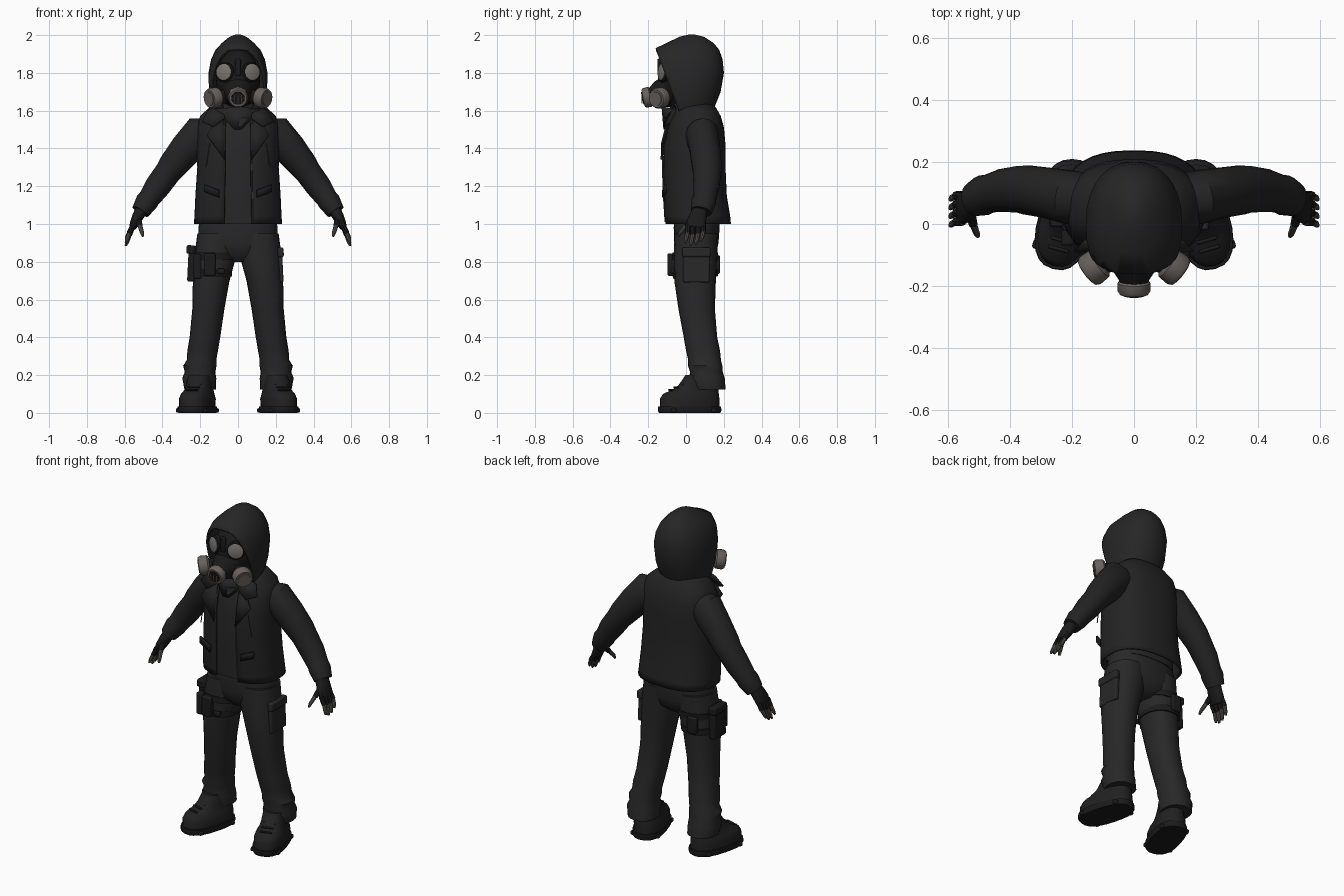
import bpy, bmesh, math
from mathutils import Vector, Matrix

cube = bpy.data.objects.get("Cube")
if cube:
    bpy.data.objects.remove(cube, do_unlink=True)


def material(name, r, g, b):
    m = bpy.data.materials.new(name)
    m.use_nodes = True
    m.diffuse_color = (r, g, b, 1)
    node = m.node_tree.nodes["Principled BSDF"]
    node.inputs["Base Color"].default_value = (r, g, b, 1)
    node.inputs["Roughness"].default_value = 0.9
    return m


HOOD = material("hood_black", .019, .019, .019)
LEATHER = material("jacket_black", .017, .017, .017)
CLOTH = material("trouser_charcoal", .021, .021, .021)
BOOT = material("boot_black", .015, .015, .015)
RUBBER = material("mask_rubber", .01, .01, .01)
STRAP = material("strap_black", .011, .011, .011)
FILTER = material("filter_grey_brown", .14, .12, .108)
LENS = material("lens_grey", .19, .17, .155)
SKIN = material("finger_grey_brown", .09, .08, .073)
METAL = material("zip_metal", .06, .058, .055)


def finish(name, bm, mat, angle=40, thick=0, bevel=0):
    bmesh.ops.recalc_face_normals(bm, faces=bm.faces[:])
    me = bpy.data.meshes.new(name)
    bm.to_mesh(me)
    bm.free()
    me.materials.append(mat)
    ob = bpy.data.objects.new(name, me)
    bpy.context.collection.objects.link(ob)
    if bevel:
        mod = ob.modifiers.new("bevel", "BEVEL")
        mod.width, mod.segments = bevel, 2
    if thick:
        mod = ob.modifiers.new("thickness", "SOLIDIFY")
        mod.thickness, mod.offset = thick, 0
    bpy.ops.object.select_all(action='DESELECT')
    ob.select_set(True)
    bpy.context.view_layer.objects.active = ob
    bpy.ops.object.shade_smooth_by_angle(angle=math.radians(angle))
    return ob


def power(v, e):
    return math.copysign(abs(v) ** (2 / e), v)


def loft(name, rings, mat, n=20, e=2, gap=0, caps=(True, True), cut=None, thick=0, turn=None):
    """Skin a list of (centre, u, v) rings; a gap leaves the front open."""
    bm = bmesh.new()
    count = n + 1 if gap else n
    rows = []
    for c, u, v in rings:
        row = []
        for i in range(count):
            t = -math.pi / 2 + gap + (math.tau - 2 * gap) * i / n
            row.append(bm.verts.new(c + u * power(math.cos(t), e) + v * power(math.sin(t), e)))
        rows.append(row)
    for a, b in zip(rows, rows[1:]):
        for i in range(n):
            j = (i + 1) % count
            bm.faces.new((a[i], a[j], b[j], b[i]))
    if not gap:
        for row, on in zip((rows[0], rows[-1]), caps):
            if on:
                bm.faces.new(row)
    if cut:
        bmesh.ops.bisect_plane(bm, geom=bm.verts[:] + bm.edges[:] + bm.faces[:],
                               plane_co=cut[0], plane_no=cut[1], clear_outer=True)
    if turn:
        bm.transform(turn)
    return finish(name, bm, mat, thick=thick)


def level(rows):
    """Horizontal rings from (z, centre x, half width, front y, back y)."""
    return [(Vector((x, (f + b) / 2, z)), Vector((w, 0, 0)), Vector((0, (b - f) / 2, 0)))
            for z, x, w, f, b in rows]


def tube(name, pts, mat, n=12, e=2):
    """Rings across a path of (x, y, z, radius, second radius)."""
    cs = [Vector(p[:3]) for p in pts]
    rings = []
    for i, p in enumerate(pts):
        t = (cs[min(i + 1, len(cs) - 1)] - cs[max(i - 1, 0)]).normalized()
        ref = Vector((1, 0, 0)) if abs(t.y) > .85 else Vector((0, 1, 0))
        u = (ref - t * ref.dot(t)).normalized()
        rings.append((cs[i], u * p[3], t.cross(u) * p[-1]))
    return loft(name, rings, mat, n, e)


def disc(name, centre, axis, stations, mat, n=20):
    """Turned part: stations are (distance along axis, radius)."""
    c, a = Vector(centre), Vector(axis).normalized()
    return tube(name, [(*(c + a * d), r) for d, r in stations], mat, n)


def plate(name, pts, mat, thick=.009):
    bm = bmesh.new()
    bm.faces.new([bm.verts.new(p) for p in pts])
    return finish(name, bm, mat, thick=thick)


def box(name, centre, size, mat, tilt=0):
    bm = bmesh.new()
    bmesh.ops.create_cube(bm, size=1)
    bm.transform(Matrix.Translation(centre) @ Matrix.Rotation(tilt, 4, 'Y') @ Matrix.Diagonal((*size, 1)))
    return finish(name, bm, mat, bevel=.008)


# Torso: shirt, open jacket, hips
loft("shirt", level([(1.0, 0, .2, -.085, .18), (1.2, 0, .195, -.095, .18), (1.4, 0, .19, -.1, .17),
                     (1.52, 0, .17, -.085, .16), (1.6, 0, .11, -.06, .14)]), CLOTH, 28, 2.5)
loft("jacket", level([(1.0, 0, .228, -.105, .232), (1.04, 0, .225, -.112, .228), (1.15, 0, .22, -.115, .21),
                      (1.3, 0, .21, -.12, .203), (1.42, 0, .212, -.116, .203), (1.51, 0, .21, -.095, .195),
                      (1.57, 0, .195, -.07, .178), (1.61, 0, .15, -.055, .155), (1.64, 0, .11, -.045, .13)]),
     LEATHER, 32, 2.5, gap=.24, thick=.012)
loft("hips", level([(.8, 0, .07, -.01, .11), (.84, 0, .15, -.05, .16), (.9, 0, .205, -.062, .172),
                    (.98, 0, .21, -.065, .178), (1.08, 0, .19, -.06, .17)]), CLOTH, 24, 2.3)
loft("neck", level([(1.5, 0, .1, -.08, .1), (1.6, 0, .115, -.09, .12), (1.68, 0, .1, -.07, .1)]), HOOD)
plate("neck_scarf", [(-.12, -.065, 1.61), (0, -.125, 1.62), (.12, -.065, 1.61), (.02, -.115, 1.5), (-.02, -.115, 1.5)], HOOD)
tube("jacket_zip", [(.07, -.123, 1.36, .004), (.073, -.122, 1.2, .004), (.076, -.11, 1.01, .004)], METAL, 6)

# Hood, opened by a slanted plane at the front
loft("hood", level([(1.57, 0, .12, -.15, .125), (1.62, 0, .138, -.19, .145), (1.7, 0, .148, -.2, .177),
                    (1.8, 0, .15, -.2, .195), (1.87, 0, .137, -.19, .188), (1.92, 0, .113, -.17, .17),
                    (1.955, 0, .08, -.095, .14), (1.985, 0, .043, -.035, .095), (1.997, 0, .012, .015, .045)]),
     HOOD, 28, 2.25, caps=(False, True), thick=.012,
     cut=((0, -.045, 1.62), (0, -.31, -.115)))

# Gas mask
loft("mask_face", level([(1.76 + .17 * math.sin(a), 0, .117 * math.cos(a), -.01 - .14 * math.cos(a), -.01 + .13 * math.cos(a))
                         for a in [math.radians(d) for d in range(-80, 81, 20)]]), RUBBER, 24)
disc("mask_snout", (0, -.1, 1.7), (0, -.95, -.3), [(0, .085), (.05, .07), (.085, .048), (.11, .045)], RUBBER)
front = (0, -.96, -.2)
disc("front_filter", (0, -.183, 1.675), front, [(0, .045), (.008, .053), (.035, .053), (.045, .046)], FILTER)
disc("front_filter_grille", (0, -.183, 1.675), front, [(.04, .036), (.05, .034)], RUBBER)
for i in range(-1, 2):
    box("grille_bar", (.02 * i, -.232, 1.665), (.007, .006, .055), FILTER)
box("mask_brow", (0, -.142, 1.83), (.03, .02, .09), RUBBER)

for s, side in ((1, "left"), (-1, "right")):
    # Mask lenses and side filters
    look = (.42 * s, -.9, .08)
    eye = (.067 * s, -.113, 1.803)
    disc(side + "_lens_rim", eye, look, [(-.015, .052), (.012, .052), (.018, .046)], RUBBER)
    disc(side + "_lens", eye, look, [(.01, .043), (.021, .043), (.025, .035)], LENS)
    out = (.78 * s, -.6, -.15)
    disc(side + "_filter_arm", (.05 * s, -.09, 1.68), out, [(0, .04), (.08, .035)], RUBBER)
    disc(side + "_filter", (.105 * s, -.122, 1.672), out, [(0, .043), (.01, .054), (.045, .056), (.06, .048)], FILTER)
    disc(side + "_filter_cap", (.105 * s, -.122, 1.672), out, [(.055, .038), (.064, .036)], FILTER)
    box(side + "_mask_strap", (.112 * s, -.04, 1.79), (.012, .1, .025), STRAP)

    # Jacket lapel, collar and pocket
    plate(side + "_lapel", [(.075 * s, -.085, 1.57), (.13 * s, -.102, 1.53), (.165 * s, -.117, 1.47),
                            (.135 * s, -.127, 1.43), (.07 * s, -.13, 1.34)], LEATHER)
    plate(side + "_collar", [(.08 * s, -.06, 1.63), (.16 * s, -.055, 1.6), (.19 * s, -.085, 1.54),
                             (.13 * s, -.112, 1.515), (.07 * s, -.1, 1.56)], LEATHER)
    plate(side + "_pocket_flap", [(.1 * s, -.122, 1.18), (.18 * s, -.105, 1.21), (.18 * s, -.105, 1.17),
                                  (.1 * s, -.122, 1.14)], STRAP)
    tube(side + "_pocket_zip", [(.15 * s, -.117, 1.43, .003), (.17 * s, -.113, 1.3, .003)], METAL, 6)

    # Sleeve with folded cuff
    arm = [(.13, .075, 1.49, .07, .07), (.2, .085, 1.475, .088, .1), (.275, .1, 1.395, .082, .088),
           (.345, .11, 1.31, .08, .077), (.37, .112, 1.275, .076, .07), (.425, .108, 1.2, .07, .068),
           (.47, .098, 1.135, .062, .058), (.485, .093, 1.115, .066, .06), (.517, .08, 1.065, .056, .048)]
    tube(side + "_sleeve", [(p[0] * s, *p[1:]) for p in arm], LEATHER, 18)

    # Gloved hand
    palm = [(.51, .075, 1.075, .04, .034), (.53, .063, 1.04, .046, .03), (.55, .053, 1.0, .054, .024),
            (.558, .05, .98, .05, .018)]
    tube(side + "_glove", [(p[0] * s, *p[1:]) for p in palm], STRAP, 12, 2.4)
    for i in range(4):
        y, drop = .092 - .028 * i, (.0, .02, .025, .01)[i]
        tube(side + "_finger_sleeve", [(.554 * s, y, .995, .014), (.575 * s, y, .955 - drop / 2, .014)], STRAP, 8)
        tube(side + "_finger", [(.573 * s, y, .96 - drop / 2, .012), (.588 * s, y - .008, .928 - drop, .011),
                                (.594 * s, y - .014, .91 - drop, .006)], SKIN, 8)
    tube(side + "_thumb_sleeve", [(.53 * s, .04, 1.035, .018), (.52 * s, .0, .99, .015)], STRAP, 8)
    tube(side + "_thumb", [(.52 * s, .002, .993, .013), (.508 * s, -.03, .955, .011), (.504 * s, -.04, .935, .006)], SKIN, 8)

    # Trouser leg with gathered cuff
    leg = [(.95, .11, .105, -.06, .17), (.84, .118, .112, -.065, .165), (.7, .142, .097, -.062, .158),
           (.55, .157, .085, -.04, .153), (.4, .175, .081, -.012, .165), (.33, .187, .081, .0, .18),
           (.28, .193, .078, .012, .185), (.25, .202, .088, .01, .192), (.215, .201, .081, .022, .195),
           (.185, .205, .09, .014, .205), (.125, .2, .084, .03, .21)]
    loft(side + "_trouser_leg", level([(z, x * s, w, f, b) for z, x, w, f, b in leg]), CLOTH, 20, 2.2)

    # Boot, toes turned out
    turn = Matrix.Translation((.215 * s, .02, 0)) @ Matrix.Rotation(.28 * s, 4, 'Z')
    loft(side + "_boot_sole", level([(0, 0, .086, -.165, .165), (.012, 0, .092, -.172, .17), (.035, 0, .09, -.17, .168)]),
         STRAP, 24, 2.5, turn=turn)
    loft(side + "_boot", level([(.03, 0, .084, -.162, .162), (.075, 0, .085, -.16, .16), (.1, 0, .077, -.145, .157),
                                (.12, 0, .068, -.1, .155), (.145, 0, .066, -.06, .152), (.2, 0, .062, -.02, .145)]),
         BOOT, 24, 2.4, turn=turn)
    for i in range(3):
        lace = box(side + "_boot_lace", (0, 0, 0), (.07, .012, .01), STRAP)
        lace.matrix_world = turn @ Matrix.Translation((0, -.105 + .03 * i, .122 + .014 * i))
    for i in range(5):
        for e in (-1, 1):
            lug = box(side + "_sole_lug", (0, 0, 0), (.03, .03, .024), STRAP)
            lug.matrix_world = turn @ Matrix.Translation((e * .07, -.11 + .055 * i, .013))

# Thigh rig on the right leg, cargo pocket on the left
for z, x, w in ((.83, -.123, .114), (.74, -.138, .106)):
    loft("thigh_strap", level([(z - .018, x, w, -.072, .168), (z + .018, x, w, -.072, .17)]), STRAP, 20, 2.2)
box("holster", (-.245, .05, .79), (.04, .11, .19), STRAP, .05)
box("holster_flap", (-.25, .05, .865), (.045, .12, .045), STRAP, .05)
box("front_pouch", (-.15, -.078, .785), (.06, .04, .12), STRAP)
box("small_pouch", (-.215, -.045, .775), (.04, .05, .13), STRAP)
box("rear_pouch", (-.16, .165, .785), (.06, .03, .1), STRAP)
box("buckle", (-.09, -.072, .75), (.04, .02, .03), STRAP)
box("cargo_pocket", (.222, .055, .78), (.03, .14, .18), CLOTH, -.05)
box("cargo_flap", (.226, .055, .85), (.032, .15, .05), CLOTH, -.05)
